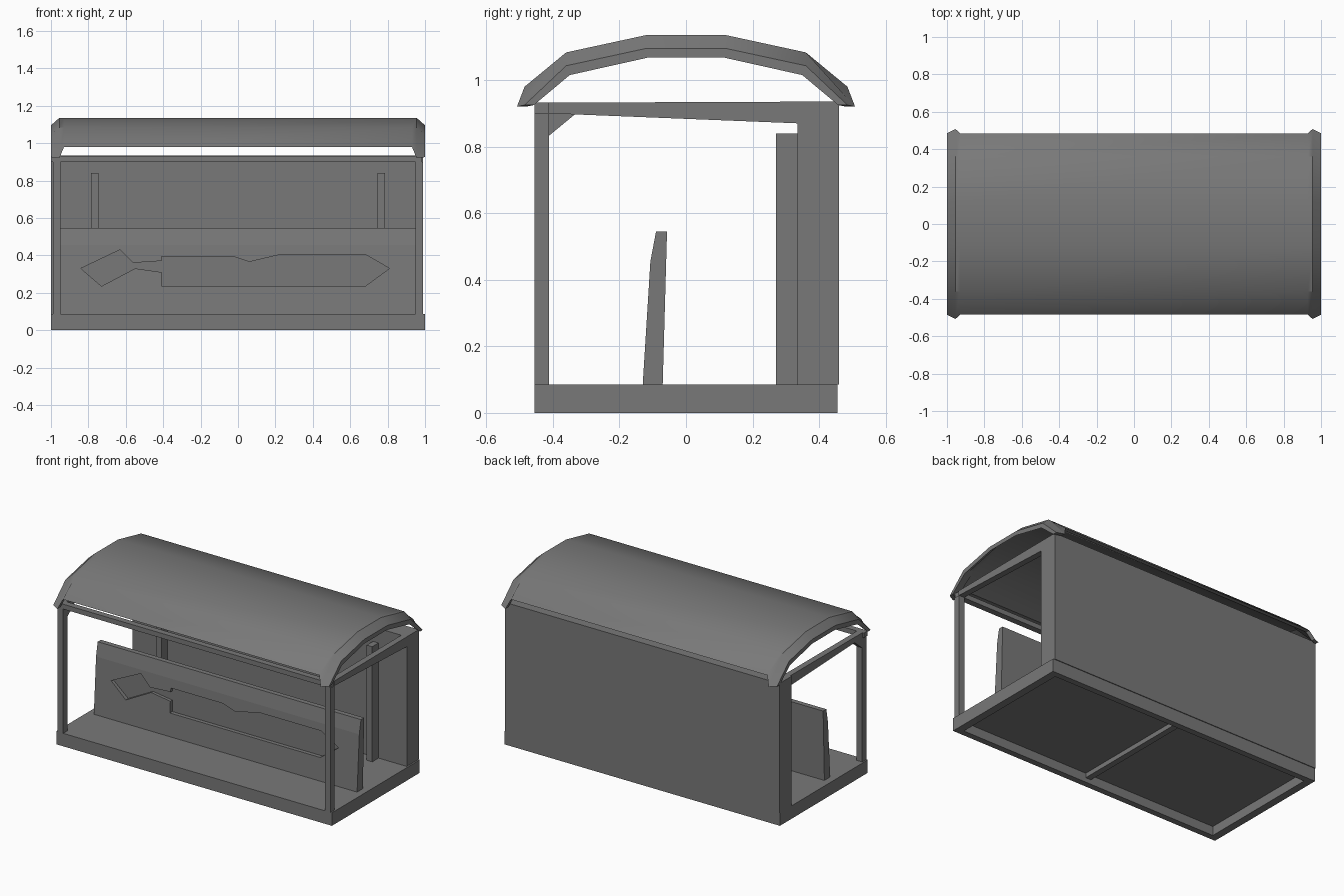
import bpy
import bmesh

old = bpy.data.objects.get("Cube")
if old:
    bpy.data.objects.remove(old, do_unlink=True)

metal = bpy.data.materials.new("dark grey metal")
metal.use_nodes = True
GREY = (0.19, 0.19, 0.19, 1)
metal.diffuse_color = GREY
metal.node_tree.nodes["Principled BSDF"].inputs["Base Color"].default_value = GREY


def finish(name, bm, smooth=True):
    bmesh.ops.recalc_face_normals(bm, faces=bm.faces)
    mesh = bpy.data.meshes.new(name)
    bm.to_mesh(mesh)
    bm.free()
    mesh.materials.append(metal)
    obj = bpy.data.objects.new(name, mesh)
    bpy.context.collection.objects.link(obj)
    bpy.ops.object.select_all(action="DESELECT")
    obj.select_set(True)
    bpy.context.view_layer.objects.active = obj
    if smooth:
        bpy.ops.object.shade_smooth_by_angle(angle=0.6)
    return obj


def loft(name, sections, smooth=True):
    """Join matching closed outlines and cap both ends."""
    bm = bmesh.new()
    rings = [[bm.verts.new(p) for p in s] for s in sections]
    for a, b in zip(rings, rings[1:]):
        for i in range(len(a)):
            j = (i + 1) % len(a)
            bm.faces.new((a[i], a[j], b[j], b[i]))
    bm.faces.new(rings[0])
    bm.faces.new(rings[-1])
    return finish(name, bm, smooth)


def along_x(name, outline, x0, x1, smooth=True):
    return loft(name, [[(x, y, z) for y, z in outline] for x in (x0, x1)], smooth)


def box(name, x0, x1, y0, y1, z0, z1):
    return along_x(name, [(y0, z0), (y1, z0), (y1, z1), (y0, z1)], x0, x1, False)


# Base: an open-bottomed tray with a cross brace
box("floor", -0.96, 0.96, -0.42, 0.42, 0.06, 0.085)
box("base_front", -1, 1, -0.455, -0.415, 0, 0.085)
box("base_back", -1, 1, 0.415, 0.455, 0, 0.085)
for side, s in (("left", 1), ("right", -1)):
    box("base_" + side, s * 0.95, s, -0.415, 0.415, 0, 0.085)
box("floor_brace", -0.02, 0.02, -0.415, 0.415, 0.03, 0.06)

# Back wall, and the frame around the open front and ends
box("back_wall", -1, 0.99, 0.335, 0.46, 0.085, 0.935)
box("front_top_rail", -1, 0.985, -0.455, -0.415, 0.9, 0.932)
for side, s in (("left", 1), ("right", -1)):
    box("front_post_" + side, s * 0.95, s * 0.99, -0.455, -0.412, 0.085, 0.9)
    along_x("end_top_rail_" + side,
            [(-0.415, 0.9), (0.335, 0.87), (0.335, 0.935), (-0.415, 0.932)],
            s * 0.95, s * 0.99, False)
    box("inner_post_" + side, s * 0.745, s * 0.785, 0.27, 0.335, 0.085, 0.84)
along_x("corner_gusset", [(-0.415, 0.83), (-0.33, 0.9), (-0.415, 0.9)],
        -0.99, -0.95, False)

# Counter partition with a stepped-back upper lip
counter = along_x("counter", [(-0.13, 0.085), (-0.07, 0.085), (-0.057, 0.545),
                              (-0.09, 0.545), (-0.107, 0.455)], -0.955, 0.955, False)

# Long pointed recess in the counter front
recess = [(-0.84, 0.33), (-0.63, 0.43), (-0.56, 0.36), (-0.41, 0.37), (-0.41, 0.395),
          (-0.03, 0.395), (0.06, 0.365), (0.23, 0.405), (0.68, 0.405), (0.81, 0.33),
          (0.68, 0.235), (-0.41, 0.235), (-0.41, 0.31), (-0.55, 0.33), (-0.73, 0.235)]
cutter = loft("recess_cutter", [[(x, y, z) for x, z in recess] for y in (-0.2, -0.095)], False)
cutter.hide_render = True
bpy.context.view_layer.objects.active = counter
cut = counter.modifiers.new("recess", "BOOLEAN")
cut.object = cutter
cut.operation = "DIFFERENCE"
cut.solver = "EXACT"
bpy.ops.object.modifier_apply(modifier=cut.name)
bpy.data.objects.remove(cutter, do_unlink=True)

# Arched roof shell, with drooping corners and bevelled ends
arch = [(0.12, 1.135), (0.36, 1.083)]


def roof_section(x, foot_y, foot_z, drop):
    half = [(y, z - drop) for y, z in arch] + [(foot_y, foot_z)]
    inner = [(y * 0.97, z - 0.028) for y, z in half[:-1]] + [(foot_y - 0.028, foot_z)]
    outer = [(-y, z) for y, z in reversed(half)] + half
    under = list(reversed(inner)) + [(-y, z) for y, z in inner]
    return [(x, y, z) for y, z in outer + under]


loft("roof", [roof_section(-1, 0.485, 0.925, 0.04),
              roof_section(-0.955, 0.508, 0.92, 0),
              roof_section(-0.93, 0.485, 0.98, 0),
              roof_section(0.93, 0.485, 0.98, 0),
              roof_section(0.955, 0.508, 0.92, 0),
              roof_section(1, 0.485, 0.925, 0.04)])
